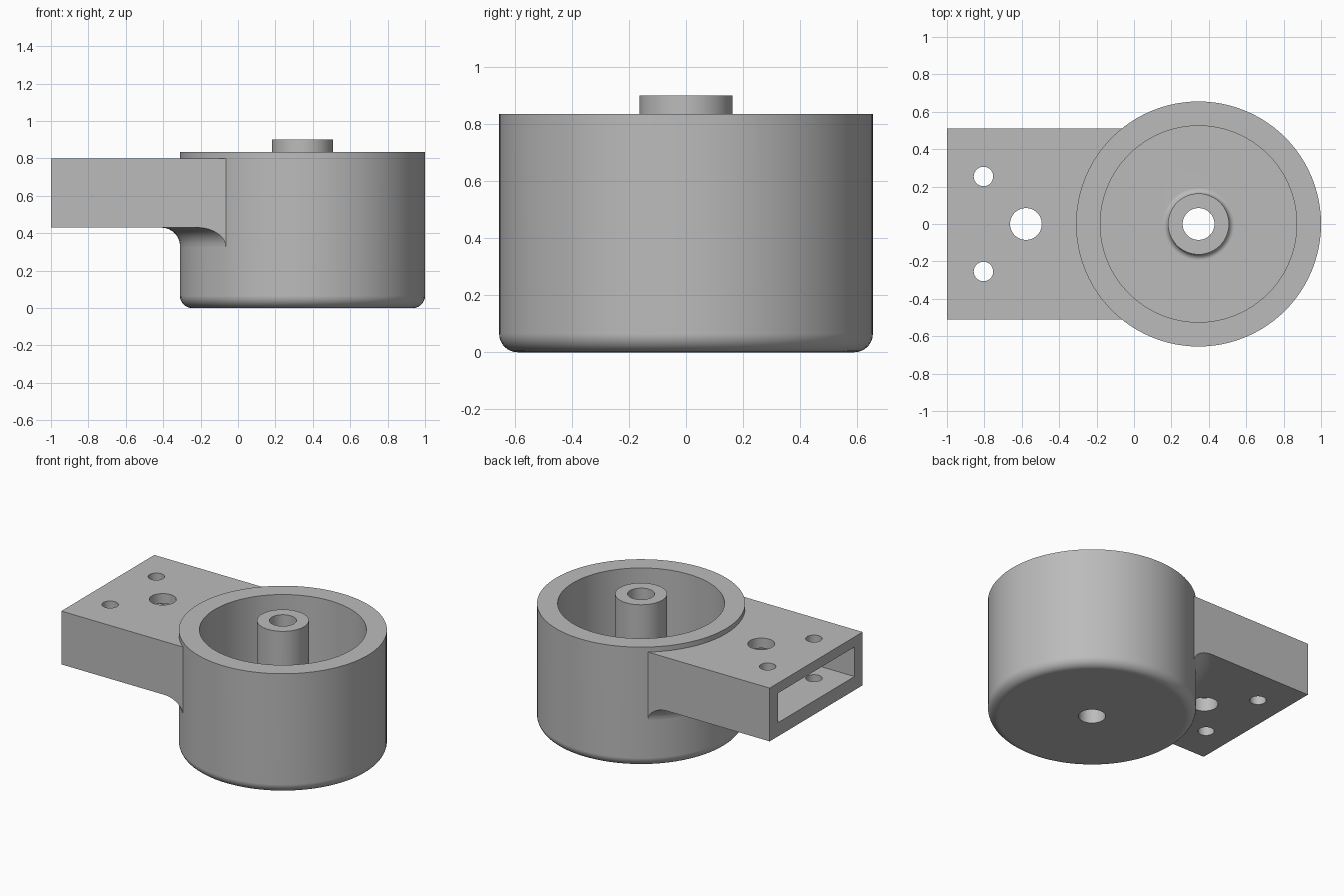
import bpy, bmesh
from math import pi, cos, sin
from mathutils import Matrix, Vector

old = bpy.data.objects.get("Cube")
if old:
    bpy.data.objects.remove(old, do_unlink=True)

grey = bpy.data.materials.new("plain grey")
grey.use_nodes = True
colour = (0.5, 0.5, 0.5, 1)
grey.diffuse_color = colour
grey.node_tree.nodes["Principled BSDF"].inputs["Base Color"].default_value = colour

CX = 0.345          # axis of the cup
RADIUS = 0.655      # outer radius of the cup
HALF = 0.51         # half width of the arm


def make_object(name, bm):
    bmesh.ops.recalc_face_normals(bm, faces=bm.faces[:])
    mesh = bpy.data.meshes.new(name)
    bm.to_mesh(mesh)
    bm.free()
    mesh.materials.append(grey)
    obj = bpy.data.objects.new(name, mesh)
    bpy.context.collection.objects.link(obj)
    return obj


def arc(r, z, radius, start, end, steps=8):
    """Points of a fillet in the (radius, height) plane."""
    angles = [start + (end - start) * i / steps for i in range(steps + 1)]
    return [(r + radius * cos(a), z + radius * sin(a)) for a in angles]


def lathe(name, profile, segments=96):
    """Revolve a closed (radius, height) profile about the cup axis."""
    bm = bmesh.new()
    rings = []
    for i in range(segments):
        a = 2 * pi * i / segments
        rings.append([bm.verts.new((CX + r * cos(a), r * sin(a), z)) for r, z in profile])
    n = len(profile)
    for i, ring in enumerate(rings):
        after = rings[(i + 1) % segments]
        for j in range(n):
            k = (j + 1) % n
            bm.faces.new((ring[j], after[j], after[k], ring[k]))
    return make_object(name, bm)


def box(name, low, high):
    bm = bmesh.new()
    low, high = Vector(low), Vector(high)
    matrix = Matrix.Translation((low + high) / 2) @ Matrix.Diagonal((*(high - low), 1))
    bmesh.ops.create_cube(bm, size=1, matrix=matrix)
    return make_object(name, bm)


def cylinder(name, x, y, radius, segments=48):
    bm = bmesh.new()
    bmesh.ops.create_cone(bm, cap_ends=True, segments=segments, radius1=radius, radius2=radius,
                          depth=2, matrix=Matrix.Translation((x, y, 0.5)))
    return make_object(name, bm)


def combine(obj, other, operation):
    """Apply a boolean and discard the second object."""
    mod = obj.modifiers.new("combine", "BOOLEAN")
    mod.operation, mod.object, mod.solver = operation, other, "EXACT"
    bpy.context.view_layer.objects.active = obj
    bpy.ops.object.modifier_apply(modifier=mod.name)
    bpy.data.objects.remove(other, do_unlink=True)


# Open cup with rounded base, central post and through bore
cup_profile = [(0.085, 0)]
cup_profile += arc(RADIUS - 0.065, 0.065, 0.065, -pi / 2, 0)
cup_profile += [(RADIUS, 0.835), (0.525, 0.835), (0.525, 0.13)]
cup_profile += arc(0.163 + 0.03, 0.16, 0.03, -pi / 2, -pi)
cup_profile += [(0.163, 0.90), (0.085, 0.90)]
cup = lathe("cup_with_post", cup_profile)

# Arm plate, joined to the curved fillet beneath it
arm = box("hollow_arm", (-1, -HALF, 0.43), (0.03, HALF, 0.80))
fillet_profile = [(0.62, 0.33)] + arc(RADIUS + 0.1, 0.33, 0.1, pi, pi / 2, 10)
fillet_profile += [(RADIUS + 0.1, 0.46), (0.62, 0.46)]
fillet = lathe("arm_fillet", fillet_profile)
combine(fillet, box("fillet_limit", (-0.6, -HALF, 0.2), (0.0, HALF, 0.6)), "INTERSECT")
combine(arm, fillet, "UNION")

# Open slot in the arm end, clearance for the cup, and screw holes
combine(arm, box("slot_cutter", (-1.2, -0.42, 0.525), (-0.36, 0.42, 0.73)), "DIFFERENCE")
combine(arm, cylinder("cup_clearance", CX, 0, 0.6, 96), "DIFFERENCE")
for x, y, radius in ((-0.578, 0, 0.085), (-0.805, 0.254, 0.052), (-0.805, -0.254, 0.052)):
    combine(arm, cylinder("hole_cutter", x, y, radius), "DIFFERENCE")

# Smooth the curved surfaces and keep the flat faces crisp
for obj in (cup, arm):
    bpy.ops.object.select_all(action="DESELECT")
    obj.select_set(True)
    bpy.context.view_layer.objects.active = obj
    bpy.ops.object.shade_smooth_by_angle(angle=pi / 6)
    obj.modifiers.new("even_normals", "WEIGHTED_NORMAL").keep_sharp = True
